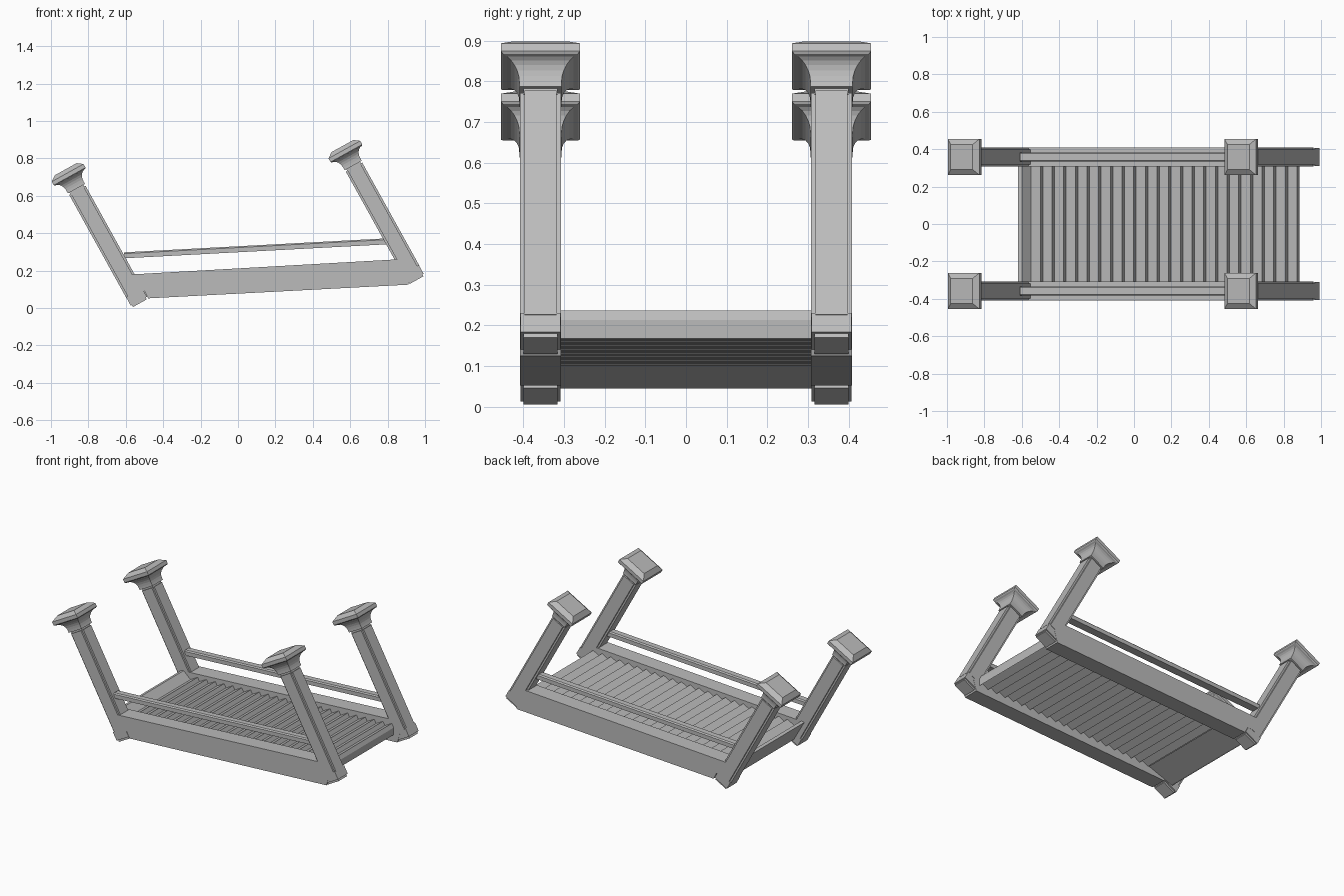
import bpy, bmesh, math
from mathutils import Matrix, Vector

if "Cube" in bpy.data.objects:
    bpy.data.objects.remove(bpy.data.objects["Cube"])

TILT = math.radians(29)
C, S = math.cos(TILT), math.sin(TILT)

stone = bpy.data.materials.new("grey_stone")
stone.diffuse_color = (0.5, 0.5, 0.5, 1)
stone.use_nodes = True
stone.node_tree.nodes["Principled BSDF"].inputs["Base Color"].default_value = stone.diffuse_color


def finish(name, bm):
    bmesh.ops.recalc_face_normals(bm, faces=bm.faces)
    me = bpy.data.meshes.new(name)
    bm.to_mesh(me)
    bm.free()
    me.materials.append(stone)
    ob = bpy.data.objects.new(name, me)
    bpy.context.collection.objects.link(ob)
    return ob


def extrude_xz(name, pts, y0, y1):
    """Side profile in x, z drawn out from y0 to y1."""
    bm = bmesh.new()
    a = [bm.verts.new((x, y0, z)) for x, z in pts]
    b = [bm.verts.new((x, y1, z)) for x, z in pts]
    n = len(pts)
    bm.faces.new(a)
    bm.faces.new(b[::-1])
    for i in range(n):
        bm.faces.new((a[i], a[(i + 1) % n], b[(i + 1) % n], b[i]))
    return finish(name, bm)


def stack(bm, section, levels):
    """Closed stack of scaled cross-sections; levels are (height, half width)."""
    rings = [[bm.verts.new((x * h, y * h, v)) for x, y in section] for v, h in levels]
    n = len(section)
    bm.faces.new(rings[0][::-1])
    bm.faces.new(rings[-1])
    for lo, hi in zip(rings, rings[1:]):
        for i in range(n):
            bm.faces.new((lo[i], lo[(i + 1) % n], hi[(i + 1) % n], hi[i]))


SQUARE = [(-1, -1), (1, -1), (1, 1), (-1, 1)]
k = 0.78  # notched corners of the shaft
NOTCHED = [(-k, -1), (k, -1), (k, -k), (1, -k), (1, k), (k, k),
           (k, 1), (-k, 1), (-k, k), (-1, k), (-1, -k), (-k, -k)]


def post(name, u, v, y):
    bm = bmesh.new()
    # foot, base block, shaft and collar
    stack(bm, SQUARE, [(0, 0.042), (0.05, 0.042)])
    stack(bm, SQUARE, [(0.012, 0.049), (0.065, 0.049)])
    stack(bm, NOTCHED, [(0.06, 0.05), (0.69, 0.05)])
    stack(bm, SQUARE, [(0.685, 0.042), (0.71, 0.042)])
    # flared capital with a shallow bevelled top
    flare = [(0.70, 0.052), (0.715, 0.052)]
    for i in range(1, 7):
        t = i / 6 * math.pi / 2
        flare.append((0.715 + 0.055 * math.sin(t), 0.052 + 0.04 * (1 - math.cos(t))))
    stack(bm, SQUARE, flare + [(0.775, 0.097), (0.797, 0.097), (0.819, 0.067)])
    ob = finish(name, bm)
    ob.matrix_world = (Matrix.Translation((u * C - v * S, y, u * S + v * C))
                       @ Matrix.Rotation(-TILT, 4, 'Y'))


# posts, side stringers and handrails on both sides
for side, s in (("front", -1), ("back", 1)):
    post("upper_post_" + side, -0.446, 0.277, s * 0.358)
    post("lower_post_" + side, 0.908, -0.332, s * 0.358)
    extrude_xz("stringer_" + side,
               [(-0.60, 0.178), (-0.57, 0.09), (-0.50, 0.09), (-0.48, 0.052),
                (0.91, 0.125), (0.93, 0.19), (0.88, 0.262)],
               s * 0.308, s * 0.408)
    bm = bmesh.new()
    w, h, c = 0.025, 0.016, 0.007
    sec = [(-w, -h), (w, -h), (w, h - c), (w - c, h), (c - w, h), (-w, h - c)]
    ends = [[bm.verts.new((x, s * 0.358 + dy, z + dz)) for dy, dz in sec]
            for x, z in ((-0.61, 0.282), (0.80, 0.357))]
    bm.faces.new(ends[0])
    bm.faces.new(ends[1][::-1])
    for i in range(6):
        j = (i + 1) % 6
        bm.faces.new((ends[0][i], ends[0][j], ends[1][j], ends[1][i]))
    finish("handrail_" + side, bm)

# flight of steps, zigzag above and below
STEPS = 23
start, end = Vector((-0.55, 0.137)), Vector((0.885, 0.213))
pitch = (end - start) / STEPS
run = pitch.x * C + pitch.y * S      # tread depth along the tilted floor direction
top = []
for i in range(STEPS):
    p = start + pitch * i
    top += [p, p + Vector((C, S)) * run]
top.append(end)
under = [p - Vector((0, 0.045)) for p in reversed(top)]
extrude_xz("steps", [tuple(p) for p in top + under], -0.31, 0.31)

# end panel and sloping underside at the upper landing
extrude_xz("landing_panel",
           [(-0.62, 0.175), (-0.545, 0.045), (-0.535, 0.045), (-0.37, 0.105),
            (-0.40, 0.115), (-0.53, 0.085), (-0.55, 0.135), (-0.60, 0.18)],
           -0.31, 0.31)
